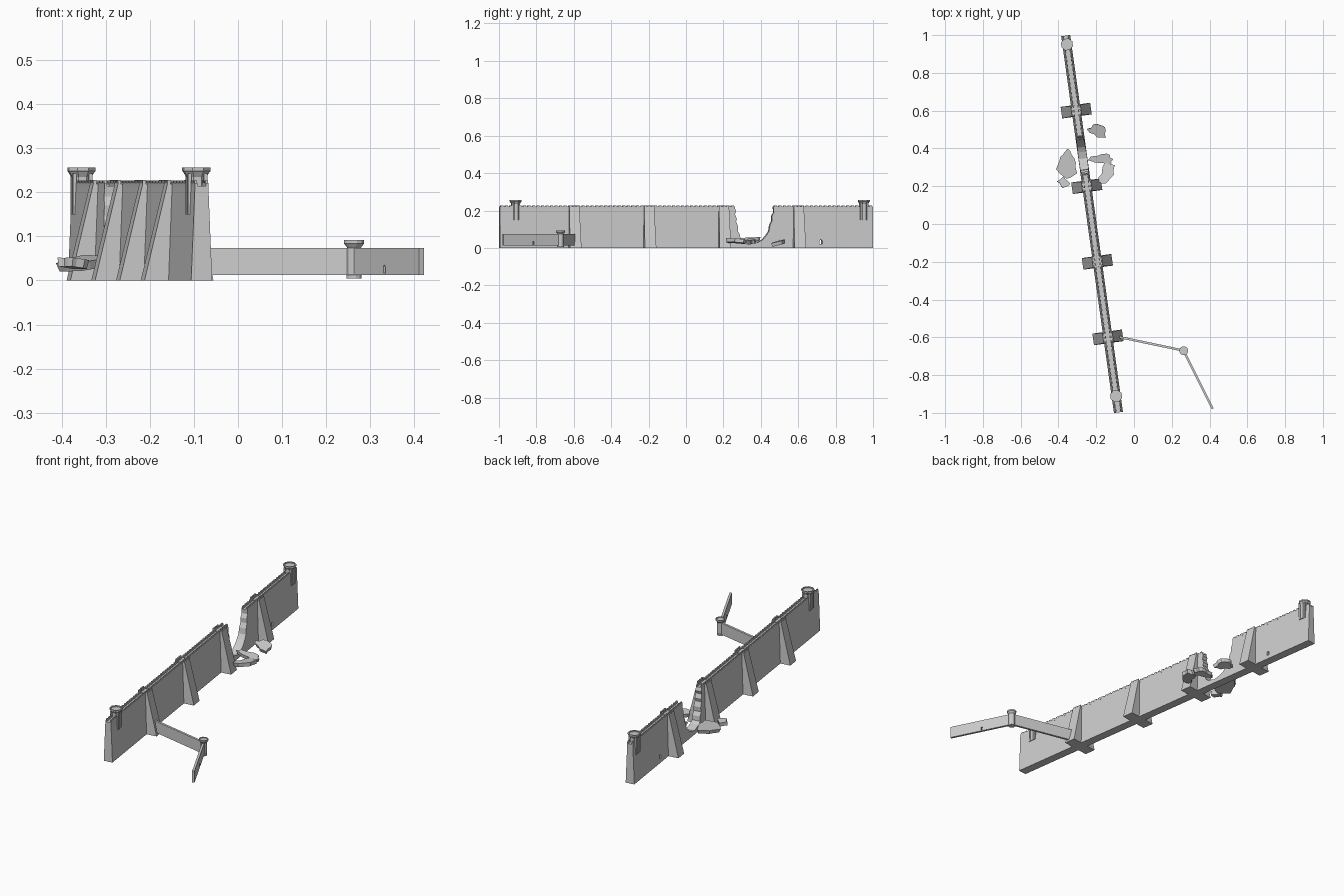
import bpy, bmesh, math, random
from mathutils import Matrix, Vector

if "Cube" in bpy.data.objects:
    bpy.data.objects.remove(bpy.data.objects["Cube"])

random.seed(4)
# local frame of the main wall: y runs along it, x across it
WALL = Matrix.Translation((-0.222, 0, 0)) @ Matrix.Rotation(math.atan(0.14), 4, 'Z')
END = 1.007
DECK, TOP = 0.214, 0.221


def finish(bm, name, matrix=None):
    bmesh.ops.recalc_face_normals(bm, faces=bm.faces)
    me = bpy.data.meshes.new(name)
    bm.to_mesh(me)
    bm.free()
    ob = bpy.data.objects.new(name, me)
    bpy.context.collection.objects.link(ob)
    if matrix:
        ob.matrix_world = matrix
    return ob


def bridge(bm, a, b):
    """Closed solid between two matching loops of points."""
    a = [bm.verts.new(p) for p in a]
    b = [bm.verts.new(p) for p in b]
    bm.faces.new(a)
    bm.faces.new(b[::-1])
    for i in range(len(a)):
        j = (i + 1) % len(a)
        bm.faces.new((a[i], b[i], b[j], a[j]))


def rect(cx, cy, hx, hy, z):
    return [(cx - hx, cy - hy, z), (cx + hx, cy - hy, z), (cx + hx, cy + hy, z), (cx - hx, cy + hy, z)]


def box(bm, cx, cy, hx, hy, z0, z1):
    bridge(bm, rect(cx, cy, hx, hy, z0), rect(cx, cy, hx, hy, z1))


def lathe(name, rings, pos, sides, matrix=None, turn=0.5):
    """Faceted stacked rings of (radius, z)."""
    bm = bmesh.new()
    loops = []
    for r, z in rings:
        loops.append([bm.verts.new((pos[0] + r * math.cos((i + turn) * math.tau / sides),
                                    pos[1] + r * math.sin((i + turn) * math.tau / sides), z))
                      for i in range(sides)])
    for lo, hi in zip(loops, loops[1:]):
        for i in range(sides):
            j = (i + 1) % sides
            bm.faces.new((lo[i], lo[j], hi[j], hi[i]))
    bm.faces.new(loops[0][::-1])
    bm.faces.new(loops[-1])
    return finish(bm, name, matrix)


def cut(ob, cutter):
    cutter.hide_render = True
    cutter.hide_set(True)
    cutter.display_type = 'WIRE'
    m = ob.modifiers.new("drain", 'BOOLEAN')
    m.operation = 'DIFFERENCE'
    m.solver = 'EXACT'
    m.object = cutter


def arch(name, x, y, z, w, h, depth, matrix):
    """Arched drain cutter running across a wall."""
    prof = [(-w, 0), (w, 0)] + [(w * math.cos(t * math.pi / 6), h + w * math.sin(t * math.pi / 6)) for t in range(7)]
    bm = bmesh.new()
    bridge(bm, [(x - depth, y + a, z + b) for a, b in prof], [(x + depth, y + a, z + b) for a, b in prof])
    return finish(bm, name, matrix)


# Main wall: side outline with a collapsed breach, battered faces
def half(z):
    return 0.024 - 0.009 * z / 0.222


gap = [(0.262, DECK), (0.268, 0.195), (0.262, 0.18), (0.272, 0.155), (0.268, 0.14), (0.279, 0.115),
       (0.277, 0.09), (0.289, 0.07), (0.291, 0.045), (0.308, 0.032), (0.33, 0.027), (0.35, 0.021),
       (0.385, 0.03), (0.41, 0.043), (0.43, 0.066), (0.446, 0.09), (0.45, 0.12), (0.462, 0.145),
       (0.461, 0.17), (0.472, 0.19), (0.470, DECK)]
side = [(-END, 0), (-END, DECK)] + gap + [(END, DECK), (END, 0)]
bm = bmesh.new()
bridge(bm, [(-half(z), y, z) for y, z in side], [(half(z), y, z) for y, z in side])
wall = finish(bm, "main_wall", WALL)
cut(wall, arch("wall_drain_cutter", 0, 0.725, 0.022, 0.008, 0.014, 0.1, WALL))

# Parapets and merlons along both wall edges
bm = bmesh.new()
for s in (-1, 1):
    for y0, y1 in ((-END, 0.262), (0.470, END)):
        box(bm, s * 0.0125, (y0 + y1) / 2, 0.003, (y1 - y0) / 2, DECK - 0.002, TOP)
        n = int((y1 - y0) / 0.024)
        for i in range(n):
            y = y0 + (i + 0.5) * (y1 - y0) / n
            box(bm, s * 0.0125, y, 0.003, 0.0065, TOP, TOP + 0.006)
finish(bm, "battlements", WALL)

# Sloping buttress towers
for k, y in enumerate((-0.606, -0.202, 0.202, 0.606)):
    bm = bmesh.new()
    bridge(bm, rect(0, y, 0.079, 0.031, 0), rect(0, y, 0.026, 0.027, 0.219))
    for s in (-1, 1):
        box(bm, s * 0.0225, y, 0.0035, 0.027, 0.218, 0.222)
        for d in (-0.02, 0, 0.02):
            box(bm, s * 0.0225, y + d, 0.0035, 0.006, 0.222, 0.228)
    finish(bm, f"buttress_{k + 1}", WALL)

# Wall turrets with flared, hollowed caps and corner ribs
rings = [(0.024, 0.15), (0.024, 0.235), (0.031, 0.246), (0.033, 0.248), (0.033, 0.256), (0.027, 0.256), (0.027, 0.250)]
for name, y in (("front_turret", -0.92), ("rear_turret", 0.96)):
    lathe(name, rings, (0, y), 8, WALL)
    bm = bmesh.new()
    for sx in (-1, 1):
        for sy in (-1, 1):
            box(bm, sx * 0.018, y + sy * 0.018, 0.004, 0.004, 0.15, 0.243)
    finish(bm, name + "_ribs", WALL)

# Low side wall in two legs with a round corner post
def low_wall(name, p, q):
    p, q = Vector(p), Vector(q)
    n = (q - p).normalized()
    n = Vector((-n.y, n.x)) * 0.006
    foot = [p + n, q + n, q - n, p - n]
    bm = bmesh.new()
    bridge(bm, [(v.x, v.y, 0.012) for v in foot], [(v.x, v.y, 0.074) for v in foot])
    return finish(bm, name)


low_wall("low_wall_inner", (-0.10, -0.594), (0.262, -0.670))
outer = low_wall("low_wall_outer", (0.262, -0.670), (0.416, -0.978))
leg = Matrix.Translation((0.337, -0.82, 0)) @ Matrix.Rotation(math.atan2(0.154, 0.308), 4, 'Z')
cut(outer, arch("low_drain_cutter", 0, 0, 0.017, 0.005, 0.013, 0.05, leg))
lathe("corner_post", [(0.018, 0.005), (0.018, 0.012), (0.016, 0.014), (0.016, 0.074), (0.023, 0.083), (0.024, 0.084),
                      (0.024, 0.092), (0.019, 0.092), (0.019, 0.088)], (0.263, -0.671), 12)

# Fallen chunks: jagged tilted slabs
chunks = [
    ([(-0.412, 0.29), (-0.355, 0.24), (-0.30, 0.27), (-0.315, 0.35), (-0.35, 0.40), (-0.39, 0.355)], 0.040, (0.10, -0.12)),
    ([(-0.41, 0.225), (-0.375, 0.188), (-0.338, 0.215), (-0.375, 0.25)], 0.040, (-0.1, 0.1)),
    ([(-0.25, 0.34), (-0.19, 0.325), (-0.12, 0.32), (-0.112, 0.345), (-0.145, 0.373), (-0.22, 0.36)], 0.036, (0.1, 0.1)),
    ([(-0.20, 0.225), (-0.15, 0.212), (-0.105, 0.26), (-0.10, 0.31), (-0.155, 0.325), (-0.17, 0.265)], 0.038, (-0.1, -0.1)),
    ([(-0.25, 0.505), (-0.195, 0.46), (-0.15, 0.455), (-0.155, 0.515), (-0.20, 0.533)], 0.027, (0.25, 0.05)),
]
for k, (pts, z, (tx, ty)) in enumerate(chunks):
    cx = sum(p[0] for p in pts) / len(pts)
    cy = sum(p[1] for p in pts) / len(pts)
    rim = []
    for i, p in enumerate(pts):
        q = pts[(i + 1) % len(pts)]
        for t in (0, 0.33, 0.66):
            j = 0.005 if t else 0
            rim.append((p[0] + (q[0] - p[0]) * t - cx + random.uniform(-j, j),
                        p[1] + (q[1] - p[1]) * t - cy + random.uniform(-j, j)))
    bm = bmesh.new()
    bridge(bm, [(x * 0.9, y * 0.9, -0.011) for x, y in rim], [(x, y, 0.009) for x, y in rim])
    finish(bm, f"rubble_{k + 1}", Matrix.Translation((cx, cy, z)) @ Matrix.Rotation(tx, 4, 'X') @ Matrix.Rotation(ty, 4, 'Y'))
